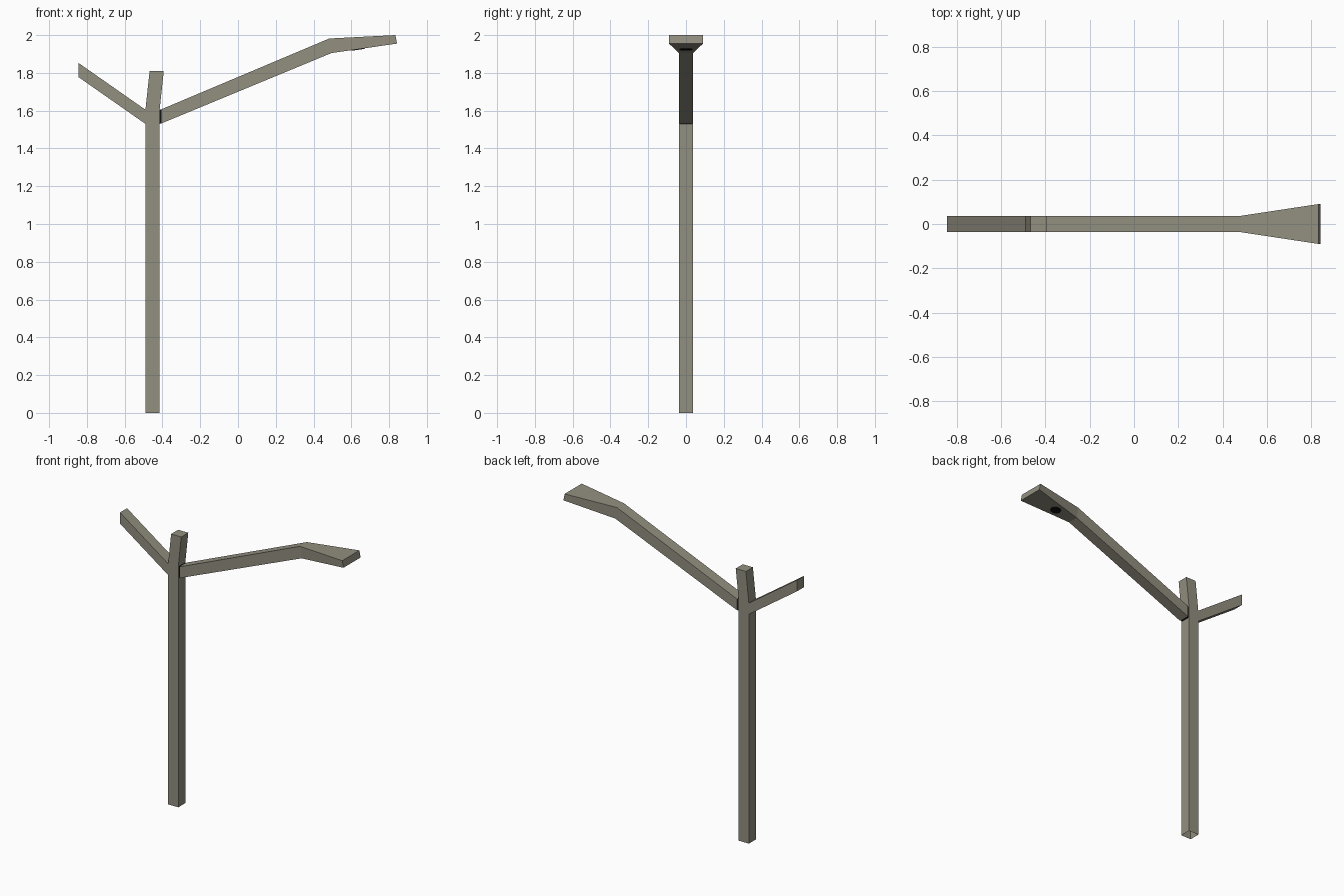
import bpy, bmesh, math
from mathutils import Matrix, Vector

if "Cube" in bpy.data.objects:
    bpy.data.objects.remove(bpy.data.objects["Cube"])


def material(name, rgb):
    m = bpy.data.materials.new(name)
    m.diffuse_color = (*rgb, 1)
    m.use_nodes = True
    m.node_tree.nodes["Principled BSDF"].inputs["Base Color"].default_value = m.diffuse_color
    return m


STONE = material("olive grey", (0.29, 0.275, 0.215))
BLACK = material("lamp black", (0.006, 0.006, 0.006))
W = 0.037  # half thickness of the timber


def beam(name, sections, mat, cap_start=False, cap_end=True):
    """Loft four-sided sections: (lower xz, upper xz, half width)."""
    bm = bmesh.new()
    rings = []
    for (x0, z0), (x1, z1), w in sections:
        pts = [(x0, -w, z0), (x0, w, z0), (x1, w, z1), (x1, -w, z1)]
        rings.append([bm.verts.new(p) for p in pts])
    for a, b in zip(rings, rings[1:]):
        for i in range(4):
            j = (i + 1) % 4
            bm.faces.new((a[i], a[j], b[j], b[i]))
    if cap_start:
        bm.faces.new(rings[0][::-1])
    if cap_end:
        bm.faces.new(rings[-1])
    bmesh.ops.recalc_face_normals(bm, faces=bm.faces)
    return finish(name, bm, mat)


def finish(name, bm, mat):
    me = bpy.data.meshes.new(name)
    bm.to_mesh(me)
    bm.free()
    me.materials.append(mat)
    ob = bpy.data.objects.new(name, me)
    bpy.context.collection.objects.link(ob)
    return ob


L, R = -0.49, -0.415  # post sides

# Upright post, open at the foot, leaning stub on top
beam("post", [((L, 0), (R, 0), W), ((L, 1.605), (R, 1.605), W),
              ((-0.468, 1.81), (-0.393, 1.81), W)], STONE)

# Short left branch
beam("left_branch", [((L, 1.53), (L, 1.605), W),
                     ((-0.845, 1.778), (-0.845, 1.853), W)], STONE)

# Recessed neck between post and long arm
beam("arm_neck", [((R, 1.53), (R, 1.605), W * 0.85),
                  ((-0.404, 1.533), (-0.404, 1.608), W * 0.85)], BLACK, cap_end=False)

# Long arm bending into a flared lamp head
beam("lamp_arm", [((-0.404, 1.533), (-0.404, 1.608), W),
                  ((0.495, 1.905), (0.483, 1.982), W),
                  ((0.842, 1.955), (0.833, 2.0), 0.09)], STONE, cap_start=True)

# Round lamp disc under the head
bm = bmesh.new()
slope = math.atan2(0.05, 0.347)
bmesh.ops.create_cone(bm, cap_ends=True, segments=12, radius1=0.034, radius2=0.034, depth=0.006,
                      matrix=Matrix.Translation(Vector((0.635, 0, 1.925)))
                      @ Matrix.Rotation(-slope, 4, 'Y'))
finish("lamp_disc", bm, BLACK)
